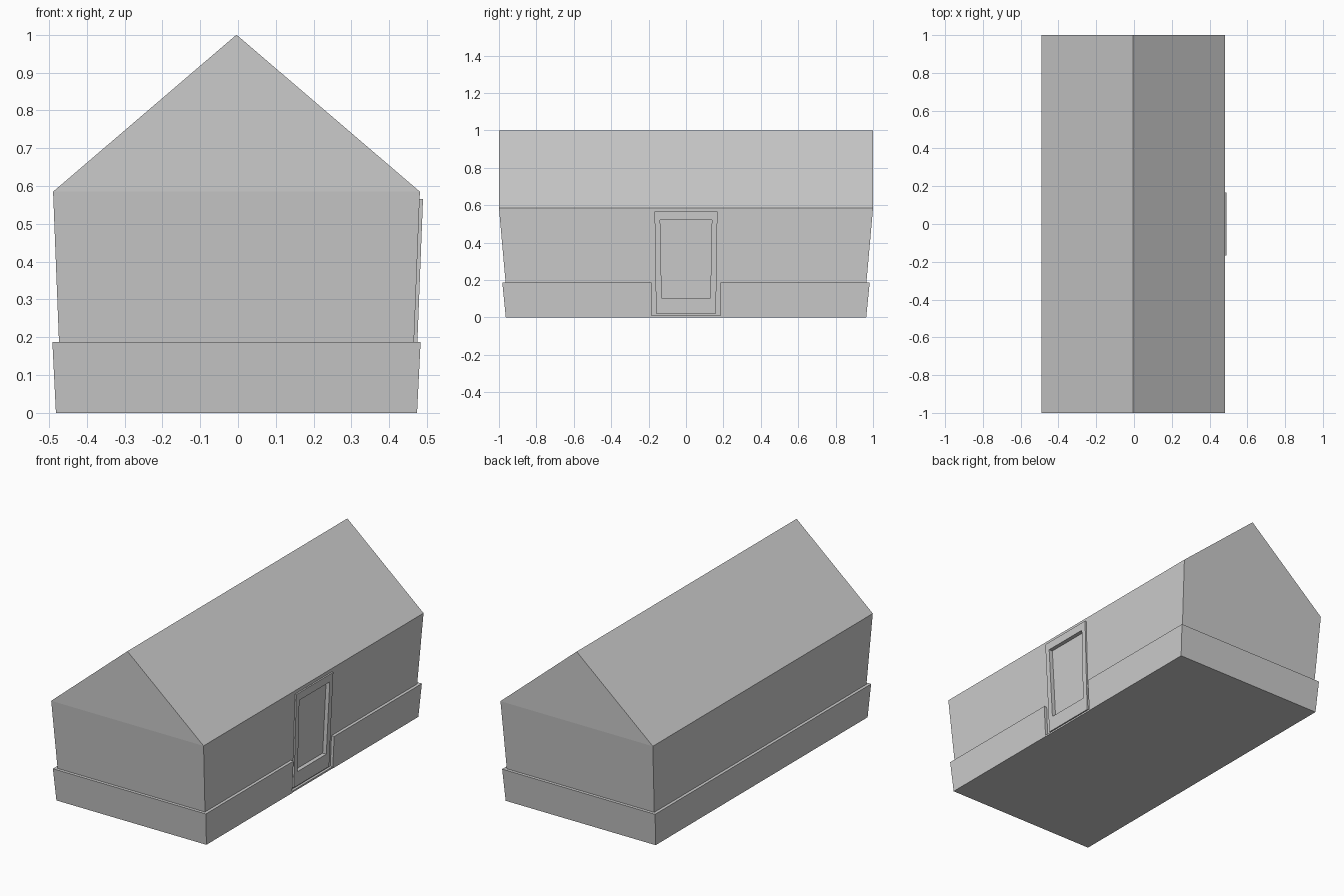
import bpy, bmesh

if "Cube" in bpy.data.objects:
    bpy.data.objects.remove(bpy.data.objects["Cube"])

CX = -0.004          # body centre line, the door trim sits outside it on +x
EAVE, RIDGE = 0.585, 1.0
SKIRT = 0.187


def wall(z):
    """Half width and half length of the flared walls at height z."""
    t = z / EAVE
    return 0.462 + 0.023 * t, 0.948 + 0.052 * t


def make(name, verts, faces):
    me = bpy.data.meshes.new(name)
    me.from_pydata(verts, [], faces)
    bm = bmesh.new()
    bm.from_mesh(me)
    bmesh.ops.recalc_face_normals(bm, faces=bm.faces)
    bm.to_mesh(me)
    bm.free()
    ob = bpy.data.objects.new(name, me)
    bpy.context.collection.objects.link(ob)
    return ob


def sweep(name, loops, closed):
    """Join four-point cross-sections, capping the ends if open."""
    n = len(loops)
    verts = [p for loop in loops for p in loop]
    faces = []
    for i in range(n if closed else n - 1):
        a, b = i * 4, (i + 1) % n * 4
        for k in range(4):
            m = (k + 1) % 4
            faces.append((a + k, a + m, b + m, b + k))
    if not closed:
        faces += [(0, 1, 2, 3), tuple(range(n * 4 - 4, n * 4))]
    return make(name, verts, faces)


def on_wall(y, z, off):
    return (CX + wall(z)[0] + off, y, z)


def slab(name, outline, inner, outer):
    """Block following the right-hand wall slope between two offsets."""
    verts = [on_wall(y, z, o) for o in (inner, outer) for y, z in outline]
    faces = [(0, 1, 2, 3), (4, 5, 6, 7)]
    faces += [(k, (k + 1) % 4, (k + 1) % 4 + 4, k + 4) for k in range(4)]
    return make(name, verts, faces)


# House body: flared walls with vertical gables and a flush roof
corners = [(-1, -1), (1, -1), (1, 1), (-1, 1)]
verts = []
for z in (0, EAVE):
    hx, hy = wall(z)
    verts += [(CX + sx * hx, sy * hy, z) for sx, sy in corners]
verts += [(CX, -1, RIDGE), (CX, 1, RIDGE)]
body = make("house_body", verts, [
    (0, 1, 2, 3), (0, 1, 5, 4), (1, 2, 6, 5), (2, 3, 7, 6), (3, 0, 4, 7),
    (4, 5, 8), (6, 7, 9), (5, 6, 9, 8), (7, 4, 8, 9)])

# Base skirt wrapping the walls, open at the doorway
sections = []
for sx, sy in [(1, 0.185), (1, 1), (-1, 1), (-1, -1), (1, -1), (1, -0.185)]:
    loop = []
    for z, off in ((0, 0.0), (0, 0.0155), (SKIRT, 0.0175), (SKIRT, 0.0)):
        hx, hy = wall(z)
        y = sy * (hy + off) if abs(sy) == 1 else sy
        loop.append((CX + sx * (hx + off), y, z))
    sections.append(loop)
sweep("base_skirt", sections, closed=False)

# Door frame
outer = [(-0.16, 0.02), (0.16, 0.02), (0.168, 0.565), (-0.168, 0.565)]
hole = [(-0.13, 0.103), (0.13, 0.103), (0.138, 0.52), (-0.138, 0.52)]
sweep("door_frame", [
    [on_wall(*o, 0), on_wall(*o, 0.009), on_wall(*h, 0.009), on_wall(*h, 0)]
    for o, h in zip(outer, hole)], closed=True)

# Door sill
slab("door_sill", [(-0.185, 0), (0.185, 0), (0.185, 0.01), (-0.185, 0.01)],
     -0.005, 0.014)

# Recessed door panel cut into the wall
cutter = slab("door_recess_cutter", hole, -0.014, 0.03)
cutter.hide_render = True
cutter.hide_viewport = True
cut = body.modifiers.new("door_recess", 'BOOLEAN')
cut.operation = 'DIFFERENCE'
cut.solver = 'EXACT'
cut.object = cutter
